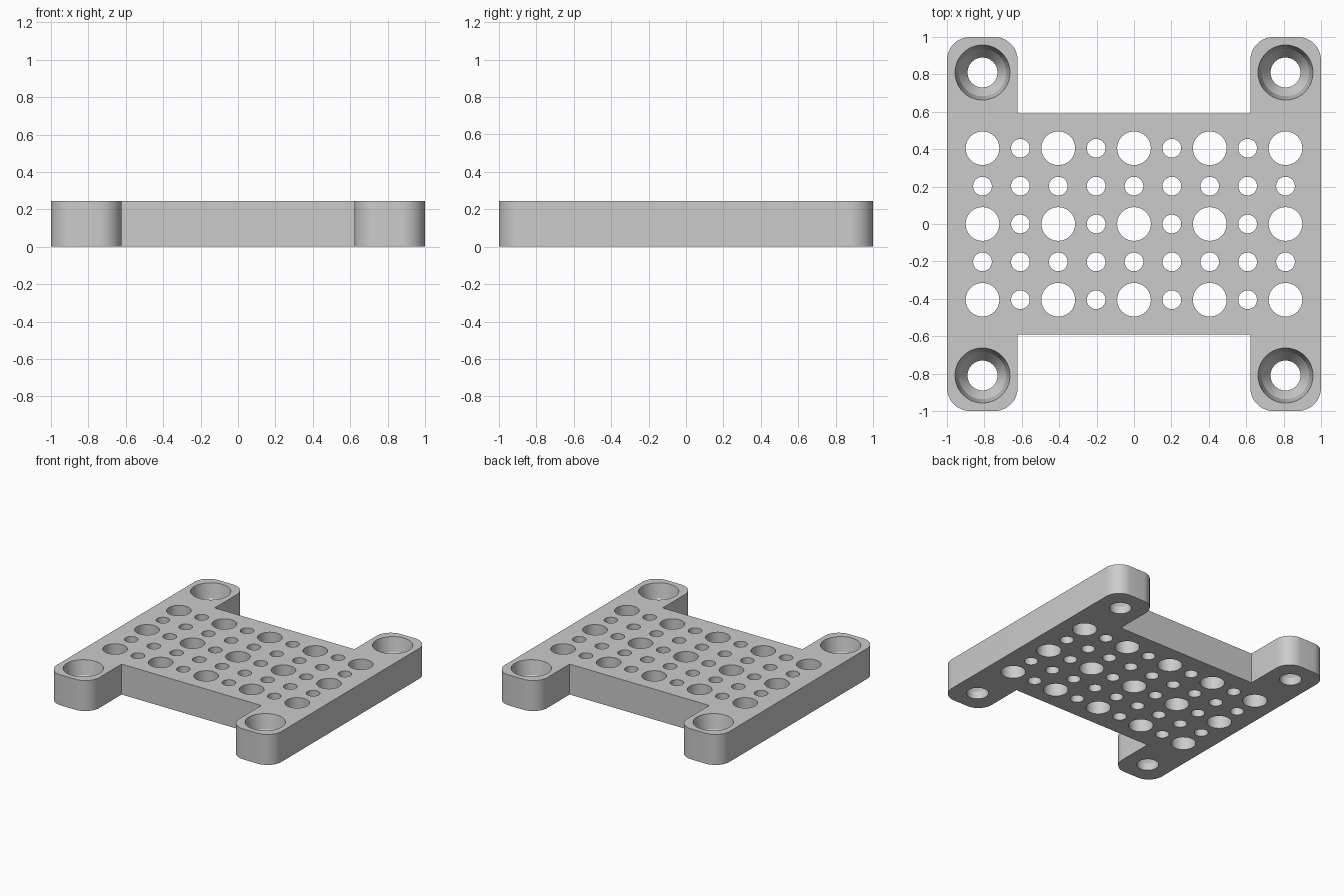
import bpy
import bmesh
from math import cos, sin, pi, radians

HEIGHT = 0.245
PITCH = 0.2025
SEGMENTS = 48

cube = bpy.data.objects.get("Cube")
if cube:
    bpy.data.objects.remove(cube, do_unlink=True)

grey = bpy.data.materials.new("light grey")
grey.use_nodes = True
colour = (0.6, 0.6, 0.6, 1)
grey.diffuse_color = colour
grey.node_tree.nodes["Principled BSDF"].inputs["Base Color"].default_value = colour


def make_object(name, bm):
    bmesh.ops.recalc_face_normals(bm, faces=bm.faces[:])
    mesh = bpy.data.meshes.new(name)
    bm.to_mesh(mesh)
    bm.free()
    mesh.materials.append(grey)
    obj = bpy.data.objects.new(name, mesh)
    bpy.context.collection.objects.link(obj)
    return obj


def add_turned(bm, x, y, profile):
    """Closed solid turned about a vertical axis from (radius, z) pairs."""
    angles = [2 * pi * i / SEGMENTS for i in range(SEGMENTS)]
    rings = [[bm.verts.new((x + r * cos(a), y + r * sin(a), z)) for a in angles]
             for r, z in profile]
    for low, high in zip(rings, rings[1:]):
        for i in range(SEGMENTS):
            j = (i + 1) % SEGMENTS
            bm.faces.new((low[i], low[j], high[j], high[i]))
    bm.faces.new(rings[0][::-1])
    bm.faces.new(rings[-1])


# H-shaped plate: one quarter of the outline, mirrored round
LEG_X, WAIST_Y, ROUND = 0.622, 0.592, 0.125
quarter = [(1 - ROUND + ROUND * cos(a), 1 - ROUND + ROUND * sin(a))
           for a in [pi / 2 * i / 12 for i in range(13)]]
quarter += [(LEG_X + ROUND - ROUND * sin(a), 1 - ROUND + ROUND * cos(a))
            for a in [pi / 2 * i / 12 for i in range(13)]]
quarter.append((LEG_X, WAIST_Y))
half = quarter + [(-x, y) for x, y in reversed(quarter)]
outline = half + [(x, -y) for x, y in reversed(half)]

bm = bmesh.new()
base = bm.faces.new([bm.verts.new((x, y, 0)) for x, y in outline])
top = bmesh.ops.extrude_face_region(bm, geom=[base], use_keep_orig=True)
for v in top["geom"]:
    if isinstance(v, bmesh.types.BMVert):
        v.co.z = HEIGHT
plate = make_object("mounting_plate", bm)

# Grid of alternating large and small through holes
bm = bmesh.new()
for col in range(-4, 5):
    for row in range(-2, 3):
        radius = 0.05 if col % 2 or row % 2 else 0.09
        add_turned(bm, col * PITCH, row * PITCH,
                   [(radius, -0.1), (radius, HEIGHT + 0.1)])

# Countersunk screw hole in each leg
sink = [(0.08, -0.1), (0.08, 0.06), (0.127, 0.13),
        (0.147, HEIGHT), (0.147, HEIGHT + 0.1)]
for sx in (-1, 1):
    for sy in (-1, 1):
        add_turned(bm, sx * 4 * PITCH, sy * 4 * PITCH, sink)
cutter = make_object("hole_cutter", bm)
cutter.hide_render = True

cut = plate.modifiers.new("holes", "BOOLEAN")
cut.operation = "DIFFERENCE"
cut.solver = "EXACT"
cut.object = cutter

bpy.ops.object.select_all(action="DESELECT")
plate.select_set(True)
bpy.context.view_layer.objects.active = plate
bpy.ops.object.modifier_apply(modifier=cut.name)
bpy.data.objects.remove(cutter, do_unlink=True)
bpy.ops.object.shade_smooth_by_angle(angle=radians(20))
